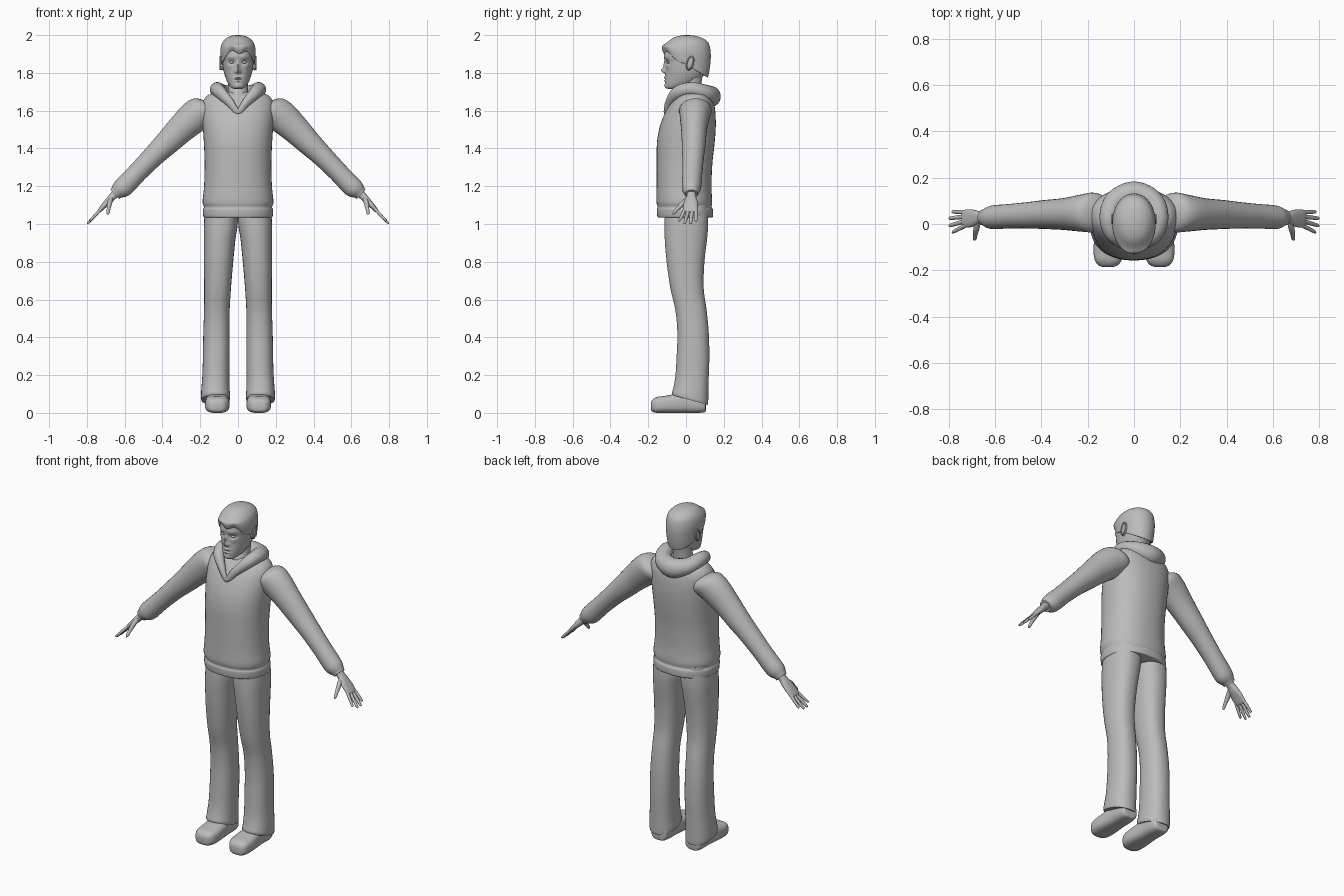
import bpy, bmesh, math
from mathutils import Vector

grey = bpy.data.materials.new("plain grey")
grey.diffuse_color = (0.5, 0.5, 0.5, 1)
X, Y, Z = Vector((1, 0, 0)), Vector((0, 1, 0)), Vector((0, 0, 1))


def smooth_rows(rows, steps, closed=False):
    """Catmull-Rom interpolation between rows of numbers."""
    n, out = len(rows), []
    get = (lambda i: rows[i % n]) if closed else (lambda i: rows[max(0, min(n - 1, i))])
    for i in range(n if closed else n - 1):
        for k in range(steps):
            t = k / steps
            out.append([0.5 * (2 * b + (c - a) * t + (2 * a - 5 * b + 4 * c - d) * t * t
                               + (3 * b - a - 3 * c + d) * t ** 3)
                        for a, b, c, d in zip(get(i - 1), get(i), get(i + 1), get(i + 2))])
    return out if closed else out + [list(rows[-1])]


def finish(name, bm, mirror=False):
    bmesh.ops.recalc_face_normals(bm, faces=bm.faces)
    me = bpy.data.meshes.new(name)
    bm.to_mesh(me)
    bm.free()
    ob = bpy.data.objects.new(name, me)
    bpy.context.collection.objects.link(ob)
    me.materials.append(grey)
    if mirror:
        ob.modifiers.new("mirror", 'MIRROR').use_mirror_merge = False
    bpy.ops.object.select_all(action='DESELECT')
    ob.select_set(True)
    bpy.context.view_layer.objects.active = ob
    bpy.ops.object.shade_smooth_by_angle(angle=math.radians(42))
    return ob


def loft(name, rows, u=X, v=Y, seg=28, steps=4, power=2.0, mirror=False, closed=False, shape=None):
    """Rows are centre x, y, z, radius along u, radius along v, tilt."""
    bm, rings = bmesh.new(), []
    dense = smooth_rows([tuple(r) + (0,) * (6 - len(r)) for r in rows], steps, closed)
    for i, (cx, cy, cz, ru, rv, tilt) in enumerate(dense):
        uu, vv = u, v
        if closed:  # frame follows the path
            a, b = dense[i - 1], dense[(i + 1) % len(dense)]
            uu = (Vector(b[:3]) - Vector(a[:3])).cross(Z).normalized()
            vv = uu.cross(Vector(b[:3]) - Vector(a[:3])).normalized()
        ring = []
        for k in range(seg):
            ang = 2 * math.pi * (k + 0.5) / seg
            c, s = math.cos(ang), math.sin(ang)
            du = max(ru, .0005) * math.copysign(abs(c) ** (2 / power), c)
            dv = max(rv, .0005) * math.copysign(abs(s) ** (2 / power), s)
            p = Vector((cx, cy, cz)) + uu * du + vv * dv + Z * tilt * dv
            ring.append(bm.verts.new(shape(p) if shape else p))
        rings.append(ring)
    pairs = list(zip(rings, rings[1:])) + ([(rings[-1], rings[0])] if closed else [])
    for r, q in pairs:
        for k in range(seg):
            bm.faces.new((r[k], r[(k + 1) % seg], q[(k + 1) % seg], q[k]))
    if not closed:
        bm.faces.new(rings[0])
        bm.faces.new(rings[-1])
    return finish(name, bm, mirror)


def upright(*rows):
    """Rows of z, centre x, half width, front y, back y, tilt."""
    return [(r[1], (r[3] + r[4]) / 2, r[0], r[2], (r[4] - r[3]) / 2, r[5] if len(r) > 5 else 0)
            for r in rows]


def ball(name, loc, size, mirror=False, tilt=0):
    bm = bmesh.new()
    bmesh.ops.create_uvsphere(bm, u_segments=20, v_segments=12, radius=1)
    for p in bm.verts:
        p.co = Vector(a * b for a, b in zip(p.co, size))
        p.co = Vector(loc) + p.co + Y * p.co.z * tilt
    return finish(name, bm, mirror)


# sweater body with a gathered waistband
loft("sweater", upright(
    (1.035, 0, .176, -.145, .135), (1.04, 0, .184, -.152, .143), (1.075, 0, .186, -.155, .143),
    (1.09, 0, .181, -.151, .136), (1.12, 0, .188, -.157, .139), (1.20, 0, .180, -.156, .135),
    (1.32, 0, .177, -.156, .140), (1.43, 0, .181, -.154, .152), (1.52, 0, .187, -.138, .158),
    (1.60, 0, .191, -.106, .155), (1.65, 0, .185, -.075, .145), (1.685, 0, .155, -.045, .125),
    (1.70, 0, .09, -.02, .09)), seg=48, power=2.25)

# sleeves with cuffs
loft("sleeve", [
    (.13, .05, 1.615, .05, .06), (.17, .05, 1.605, .085, .085), (.225, .047, 1.572, .088, .08),
    (.30, .043, 1.505, .077, .069), (.38, .041, 1.425, .066, .063), (.445, .038, 1.362, .058, .058),
    (.53, .034, 1.275, .053, .053), (.595, .030, 1.207, .054, .052), (.622, .028, 1.182, .050, .048),
    (.645, .028, 1.164, .036, .036), (.652, .028, 1.157, .034, .034)],
    u=Vector((.7, 0, .71)), mirror=True)

# rolled hood, meeting in a V at the front
side = [(.045, -.088, 1.645, .020, .024), (.092, -.045, 1.695, .032, .034),
        (.109, .025, 1.713, .040, .038), (.080, .098, 1.692, .048, .046)]
loft("hood", [(0, -.108, 1.595, .010, .016)] + side + [(0, .130, 1.675, .054, .056)]
     + [(-p[0],) + p[1:] for p in reversed(side)], closed=True, steps=8, seg=20)

# shirt neckline and neck
loft("shirt_collar", upright((1.60, 0, .085, -.09, .09), (1.66, 0, .075, -.065, .09),
                             (1.69, 0, .062, -.045, .085)))
loft("neck", upright((1.60, 0, .062, -.065, .085), (1.68, 0, .055, -.045, .08),
                     (1.74, 0, .052, -.02, .082), (1.80, 0, .055, -.03, .09)))


# head with modelled face: x, z, spread x, spread z, depth
features = [(0, 1.838, .010, .026, .012), (0, 1.812, .011, .013, .022), (.013, 1.806, .007, .008, .008),
            (.034, 1.856, .017, .011, -.011), (.034, 1.884, .024, .009, .004),
            (0, 1.775, .019, .005, .007), (0, 1.758, .017, .006, .006), (0, 1.767, .022, .003, -.004),
            (0, 1.731, .020, .012, .005), (.045, 1.835, .016, .014, .004)]


def face(p):
    if p.y < -.03:
        for fx, fz, sx, sz, d in features:
            p.y -= d * math.exp(-((abs(p.x) - fx) / sx) ** 2 - ((p.z - fz) / sz) ** 2)
    return p


loft("head", upright(
    (1.716, 0, .020, -.095, -.055), (1.722, 0, .036, -.107, -.02), (1.742, 0, .052, -.110, .04),
    (1.775, 0, .066, -.110, .085), (1.81, 0, .076, -.108, .105), (1.855, 0, .082, -.110, .112),
    (1.90, 0, .084, -.116, .115), (1.95, 0, .074, -.10, .10), (1.98, 0, .04, -.06, .06)),
    seg=96, steps=8, power=2.15, shape=face)
ball("eye", (.034, -.094, 1.856), (.013, .009, .007), True)
ball("ear", (.086, .022, 1.853), (.011, .021, .040), True, .2)
loft("ear_rim", [(.094, .022 + .2 * .034 * math.sin(a) + .017 * math.cos(a), 1.853 + .034 * math.sin(a), .004, .004)
                 for a in [i * math.pi / 4 for i in range(8)]],
     closed=True, steps=3, seg=8, mirror=True)


# hair, dipping into a fringe over the forehead
def fringe(p):
    if p.y < -.03 and p.z < 1.95:
        p.z += .012 * math.cos(p.x * 75 + 2.6) * min(1, (1.95 - p.z) / .03)
    return p


loft("hair", upright(
    (1.845, 0, .083, -.112, .112, -.58), (1.848, 0, .088, -.119, .117, -.58),
    (1.885, 0, .092, -.127, .128, -.36), (1.925, 0, .093, -.125, .131, -.16),
    (1.96, 0, .083, -.102, .118), (1.985, 0, .060, -.068, .085),
    (1.997, 0, .032, -.03, .045), (2.0, 0, .004, .0, .01)),
    seg=64, steps=5, power=2.1, shape=fringe)

# trousers
loft("trouser_leg", upright(
    (1.10, .088, .085, -.11, .115), (1.00, .091, .090, -.114, .118), (.92, .097, .084, -.113, .112),
    (.80, .103, .078, -.103, .098), (.66, .108, .071, -.083, .094), (.54, .112, .068, -.056, .110),
    (.42, .114, .070, -.046, .121), (.30, .115, .071, -.050, .124), (.20, .117, .072, -.056, .121),
    (.13, .119, .075, -.066, .119, -.10), (.085, .119, .077, -.074, .118, -.25),
    (.068, .119, .074, -.072, .116, -.27)), seg=32, power=2.3, mirror=True)

# shoes, lofted heel to toe
loft("shoe", [
    (.112, .105, .045, .030, .030), (.112, .098, .050, .048, .047), (.111, .06, .055, .056, .055),
    (.110, .0, .056, .057, .056), (.110, -.06, .050, .062, .050), (.110, -.115, .045, .065, .045),
    (.111, -.155, .042, .059, .042), (.112, -.178, .038, .042, .032), (.112, -.185, .036, .024, .020)],
    u=X, v=Z, power=3.0, mirror=True)

# hands: wrist and palm, fingers, thumb
thick = Vector((.73, 0, .68))
loft("palm", [(.635, .028, 1.175, .024, .026), (.662, .028, 1.147, .020, .024),
              (.685, .026, 1.122, .018, .034), (.712, .024, 1.094, .014, .039),
              (.735, .024, 1.069, .010, .036), (.742, .024, 1.062, .004, .028)],
     u=thick, mirror=True, power=2.4)
for name, y0, y1, x1 in (("index", -.005, -.036, .785), ("middle", .014, -.008, .799),
                         ("ring", .033, .024, .799), ("little", .051, .053, .786)):
    pts = []
    for t, r in ((0, .010), (.5, .0095), (.85, .008), (.97, .006), (1, .001)):
        x = .725 + (x1 - .725) * t
        pts.append((x, y0 + (y1 - y0) * t, 1.079 - (x - .725) * 1.06, r * .85, r))
    loft(name + "_finger", pts, u=thick, seg=12, steps=3, mirror=True)
loft("thumb", [(.672, .012, 1.135, .012, .012), (.680, -.018, 1.108, .013, .014),
               (.685, -.045, 1.080, .010, .010), (.688, -.064, 1.058, .008, .008),
               (.689, -.071, 1.050, .001, .001)],
     u=X, v=Vector((0, .68, -.73)), seg=12, mirror=True)
